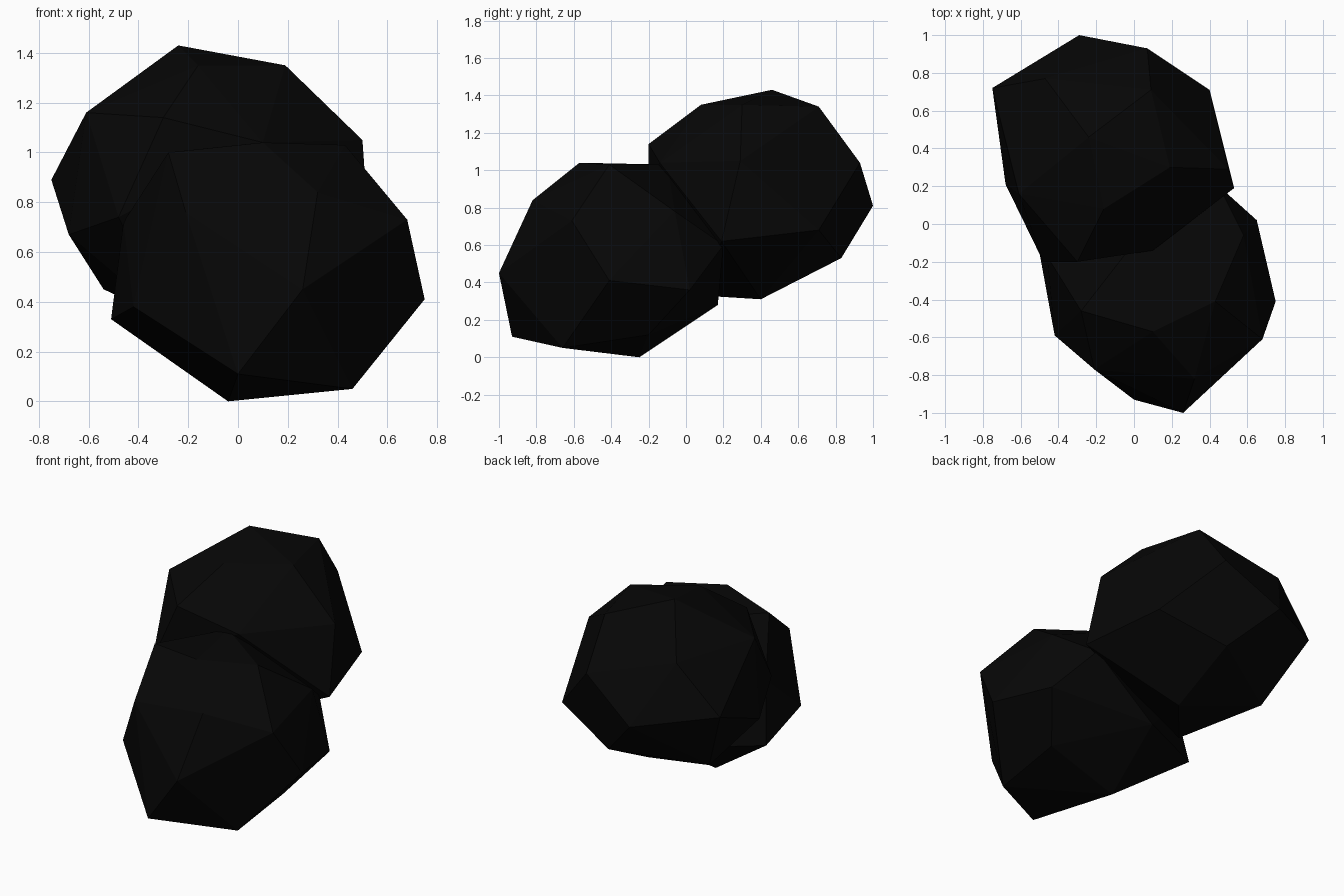
import bpy
import bmesh
from mathutils import Vector

# Remove the default cube only
default_cube = bpy.data.objects.get("Cube")
if default_cube:
    bpy.data.objects.remove(default_cube, do_unlink=True)


def make_material(name, color):
    material = bpy.data.materials.new(name)
    material.use_nodes = True
    material.diffuse_color = color
    shader = material.node_tree.nodes["Principled BSDF"]
    shader.inputs["Base Color"].default_value = color
    return material


def make_chunk(name, corners, material):
    """Build one faceted convex chunk from its corner points."""
    bm = bmesh.new()
    for corner in corners:
        bm.verts.new(Vector(corner))
    hull = bmesh.ops.convex_hull(bm, input=bm.verts)
    unused = set(hull["geom_interior"]) | set(hull["geom_unused"])
    loose = [item for item in unused if isinstance(item, bmesh.types.BMVert)]
    bmesh.ops.delete(bm, geom=loose, context="VERTS")
    # Merge almost flat neighbours into larger facets
    bmesh.ops.dissolve_limit(bm, angle_limit=0.1, verts=bm.verts, edges=bm.edges)
    bmesh.ops.recalc_face_normals(bm, faces=bm.faces)
    mesh = bpy.data.meshes.new(name)
    bm.to_mesh(mesh)
    bm.free()
    mesh.materials.append(material)
    chunk = bpy.data.objects.new(name, mesh)
    bpy.context.collection.objects.link(chunk)
    return chunk


coal_black = make_material("coal_black", (0.002, 0.002, 0.002, 1))

# Lower chunk: underside, waist, shoulders and crown
front_underside = [(0, -.93, .11), (.46, -.66, .05), (-.04, -.25, 0),
                   (.47, -.2, .12), (0, .17, .28)]
front_waist = [(.26, -1, .45), (.75, -.41, .41), (.65, .02, .36),
               (.45, .2, .6), (-.51, -.1, .33), (-.42, -.59, .38)]
front_shoulders = [(.32, -.82, .84), (.68, -.61, .73), (.58, -.06, .78),
                   (-.46, -.17, .72), (-.21, -.77, .76)]
front_crown = [(.1, -.57, 1.04), (.43, -.41, 1.03), (-.28, -.46, 1),
               (0, -.1, 1.03)]
make_chunk("front_chunk", front_underside + front_waist + front_shoulders + front_crown,
           coal_black)

# Upper chunk leaning on the lower one
rear_underside = [(-.02, .83, .53), (-.01, .4, .31), (-.54, .53, .45),
                  (-.28, .08, .33)]
rear_waist = [(-.29, 1, .81), (.4, .71, .68), (.53, .19, .62),
              (-.48, -.2, .74), (-.68, .21, .67), (-.75, .72, .89)]
rear_shoulders = [(.07, .93, 1.04), (.5, .29, 1.05), (.1, -.14, 1.04),
                  (-.3, -.2, 1.14), (-.61, .16, 1.16), (-.47, .77, 1.19)]
rear_crown = [(-.24, .46, 1.43), (.19, .3, 1.35), (-.16, .08, 1.35),
              (.09, .71, 1.34)]
make_chunk("rear_chunk", rear_underside + rear_waist + rear_shoulders + rear_crown,
           coal_black)
